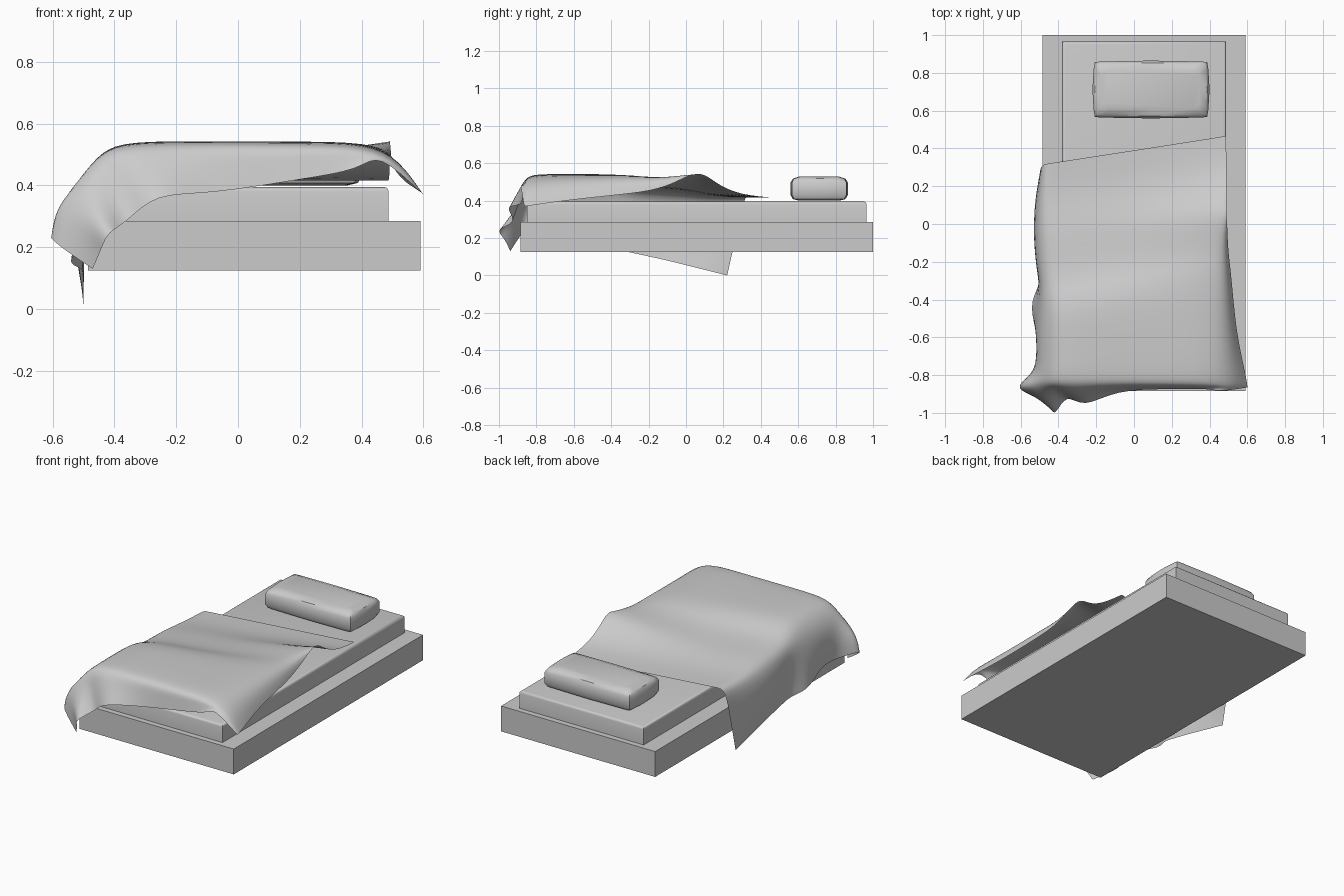
import bpy, bmesh, math


def finish(name, bm, angle=35):
    mesh = bpy.data.meshes.new(name)
    bmesh.ops.recalc_face_normals(bm, faces=bm.faces)
    bm.to_mesh(mesh)
    bm.free()
    mesh.shade_smooth()
    mesh.set_sharp_from_angle(angle=math.radians(angle))
    obj = bpy.data.objects.new(name, mesh)
    bpy.context.collection.objects.link(obj)
    return obj


def box(lo, hi):
    bm = bmesh.new()
    bmesh.ops.create_cube(bm, size=1)
    for v in bm.verts:
        v.co = [(a + b) / 2 + c * (b - a) for a, b, c in zip(lo, hi, v.co)]
    return bm


# Base plinth
finish("bed_base", box((-0.485, -0.885, 0.125), (0.59, 1.0, 0.285)))

# Mattress with softened top rim
bm = box((-0.38, -0.85, 0.285), (0.487, 0.965, 0.395))
rim = [e for e in bm.edges if all(v.co.z > 0.39 for v in e.verts)]
bmesh.ops.bevel(bm, geom=rim, offset=0.015, segments=3, profile=0.5, affect='EDGES')
finish("mattress", bm)

# Pillow: stacked rings, sides bulging out at the middle
cx, cy, hx, hy = 0.09, 0.712, 0.31, 0.153
outline = [(-.96, -.95), (-.84, -.97), (0, -1), (.84, -.97), (.96, -.95), (.98, -.7), (1, 0), (.98, .7),
           (.96, .95), (.84, .97), (0, 1), (-.84, .97), (-.96, .95), (-.98, .7), (-1, 0), (-.98, -.7)]
bm = bmesh.new()
rings = []
for inset, z in [(0.045, 0.40), (0.012, 0.408), (0, 0.43), (0, 0.497), (0.012, 0.517), (0.05, 0.53)]:
    rings.append([bm.verts.new((cx + u * (hx - inset), cy + v * (hy - inset), z)) for u, v in outline])
for a, b in zip(rings, rings[1:]):
    for i in range(len(a)):
        j = (i + 1) % len(a)
        bm.faces.new((a[i], a[j], b[j], b[i]))
bm.faces.new(rings[0][::-1])
bm.faces.new(rings[-1])
finish("pillow", bm, 40)

# Blanket stations from back to front:
# centre y, slant, middle z, right shoulder z, left hem (x, y, z), right edge (x, z), left bulge
stations = [
    (0.39, 0.154, 0.416, 0.416, (-0.50, 0.22, 0.0), (0.487, 0.416), 0.0),
    (0.22, 0.154, 0.420, 0.428, (-0.50, 0.10, 0.03), (0.490, 0.430), 0.03),
    (0.09, 0.154, 0.445, 0.480, (-0.50, 0.00, 0.055), (0.490, 0.485), 0.035),
    (0.00, 0.154, 0.460, 0.535, (-0.50, -0.12, 0.085), (0.490, 0.570), 0.035),
    (-0.14, 0.17, 0.470, 0.530, (-0.50, -0.26, 0.115), (0.495, 0.495), 0.02),
    (-0.25, 0.18, 0.490, 0.530, (-0.50, -0.33, 0.130), (0.500, 0.460), 0.0),
    (-0.36, 0.18, 0.543, 0.540, (-0.56, -0.43, 0.150), (0.515, 0.440), 0.0),
    (-0.60, 0.05, 0.543, 0.540, (-0.50, -0.62, 0.200), (0.540, 0.410), 0.02),
    (-0.79, 0.00, 0.542, 0.540, (-0.50, -0.77, 0.200), (0.590, 0.380), 0.02),
    (-0.855, 0.00, 0.530, 0.525, (-0.64, -0.86, 0.255), (0.600, 0.370), 0.04),
]
rows = []
for y, slant, zm, zr, hem, edge, bulge in stations:
    lift = zm - 0.416
    shoulder = (-0.495 - bulge / 2, y - 0.495 * slant, zm - 0.85 * lift)
    middle = [(a + b) / 2 for a, b in zip(hem, shoulder)]
    middle[0] -= bulge
    row = [hem, middle, shoulder]
    for x, t in [(-0.44, 0), (-0.36, 0), (-0.1, 0), (0.2, 0.5), (0.42, 1)]:
        drop = 0.25 * lift if x < -0.4 else 0
        row.append((x, y + x * slant, zm + (zr - zm) * t - drop))
    ex, ez = edge
    row.append(((0.47 + ex) / 2, y + ex * slant, (zr + ez) / 2 + 0.02 * (ez < zr - 0.02)))
    row.append((ex, y + ex * slant, ez))
    rows.append(row)

# Front hem, rumpled at the left corner
rows.append([(-0.47, -0.94, 0.13), (-0.44, -0.97, 0.20), (-0.42, -1.025, 0.25), (-0.36, -0.89, 0.28),
             (-0.27, -0.98, 0.375), (-0.1, -0.875, 0.37), (0.2, -0.875, 0.42), (0.4, -0.87, 0.45),
             (0.45, -0.89, 0.51), (0.6, -0.865, 0.37)])
# Rounded fold between the last station and the hem
rows.insert(-1, [tuple((a * 0.6 + b * 0.4) for a, b in zip(p, q)) if 0 < i < 9 else p
                 for i, (p, q) in enumerate(zip(rows[-2], rows[-1]))])
rows[-2][0] = (-0.56, -0.90, 0.19)
rows[-2][9] = (0.6, -0.862, 0.37)

bm = bmesh.new()
grid = [[bm.verts.new(p) for p in row] for row in rows]
for a, b in zip(grid, grid[1:]):
    for i in range(len(a) - 1):
        bm.faces.new((a[i], b[i], b[i + 1], a[i + 1]))
blanket = finish("blanket", bm, 180)
sub = blanket.modifiers.new("smooth", 'SUBSURF')
sub.levels = sub.render_levels = 2
sub.boundary_smooth = 'PRESERVE_CORNERS'
